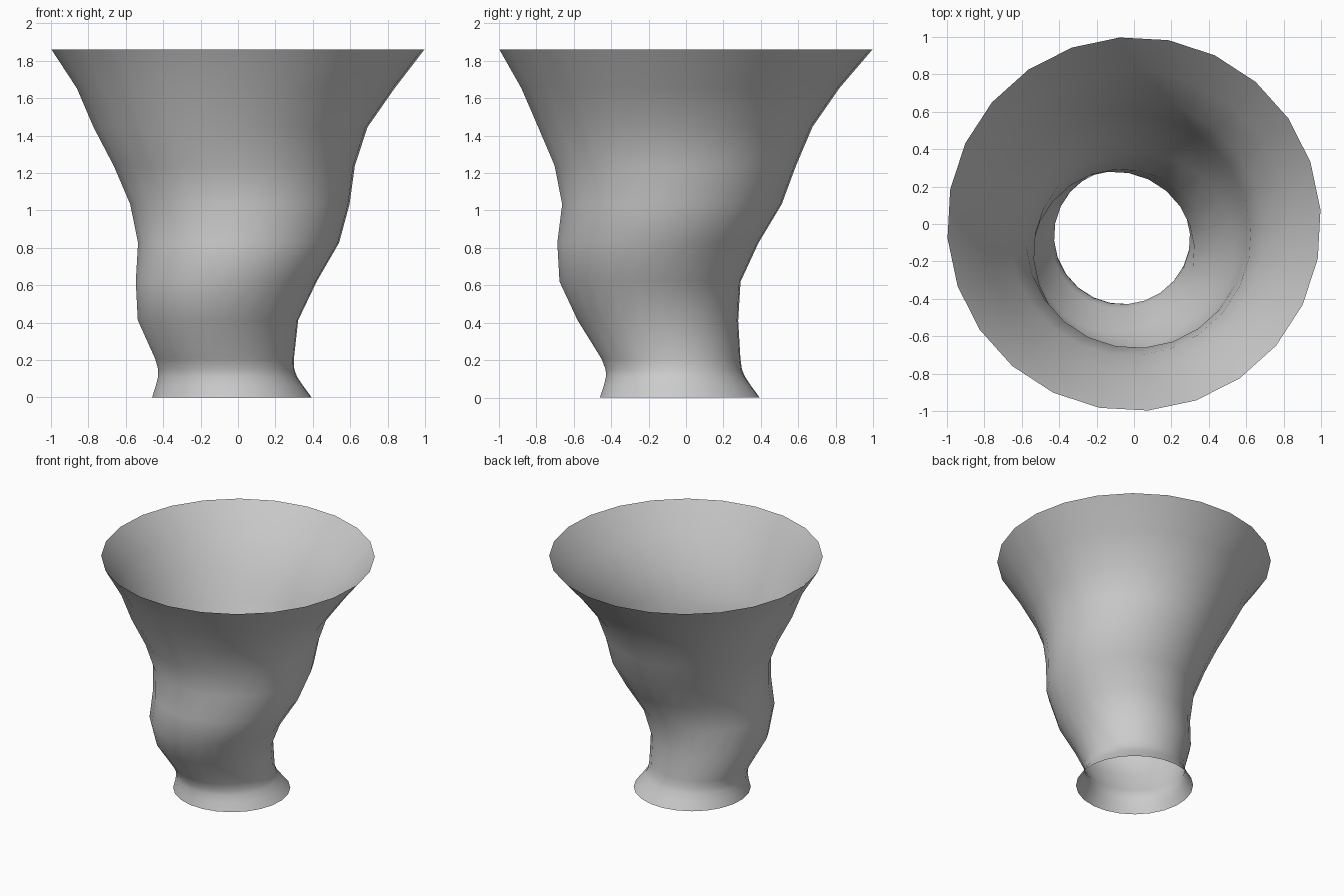
import bpy, bmesh, math

if "Cube" in bpy.data.objects:
    bpy.data.objects.remove(bpy.data.objects["Cube"])

SIDES = 24

# Rings of the swirling wall: height, centre x, centre y, radius
RINGS = [
    (0.00, -0.033, -0.033, 0.428),
    (0.06, -0.045, -0.045, 0.396),
    (0.11, -0.056, -0.056, 0.373),
    (0.15, -0.063, -0.065, 0.365),
    (0.207, -0.072, -0.080, 0.372),
    (0.413, -0.107, -0.150, 0.430),
    (0.62, -0.063, -0.192, 0.485),
    (0.827, 0.003, -0.150, 0.539),
    (1.033, 0.010, -0.075, 0.588),
    (1.24, -0.020, -0.057, 0.647),
    (1.446, -0.040, -0.057, 0.735),
    (1.653, -0.012, -0.030, 0.852),
    (1.86, 0.000, 0.000, 1.000),
]


def loft(name, rings):
    bm = bmesh.new()
    loops = []
    for z, cx, cy, r in rings:
        loop = []
        for i in range(SIDES):
            a = math.radians(4.4) + math.tau * i / SIDES
            loop.append(bm.verts.new((cx + r * math.cos(a), cy + r * math.sin(a), z)))
        loops.append(loop)
    for low, high in zip(loops, loops[1:]):
        for i in range(SIDES):
            j = (i + 1) % SIDES
            bm.faces.new((low[i], low[j], high[j], high[i])).smooth = True
    mesh = bpy.data.meshes.new(name)
    bm.to_mesh(mesh)
    bm.free()
    obj = bpy.data.objects.new(name, mesh)
    bpy.context.collection.objects.link(obj)
    return obj


# Open, single-walled vase with a flared foot and wide mouth
loft("vase_wall", RINGS)
